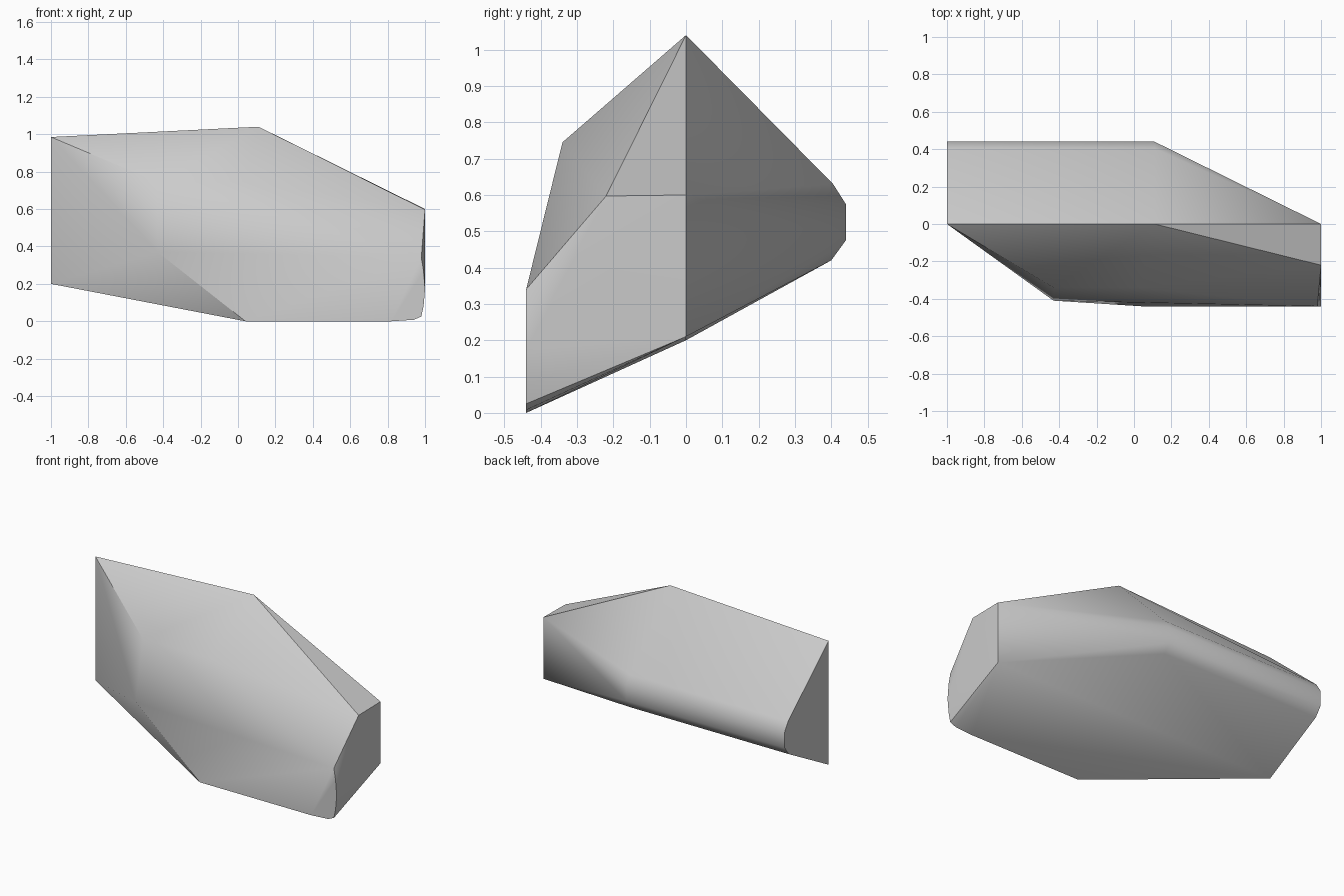
import bpy
import bmesh
import math

default_cube = bpy.data.objects.get("Cube")
if default_cube:
    bpy.data.objects.remove(default_cube, do_unlink=True)


def flat_material(name, colour):
    material = bpy.data.materials.new(name)
    material.use_nodes = True
    material.diffuse_color = colour
    shader = material.node_tree.nodes["Principled BSDF"]
    shader.inputs["Base Color"].default_value = colour
    return material


def hull_object(name, corners, material, smooth_angle):
    """Wrap a faceted solid around the corner points."""
    bm = bmesh.new()
    for corner in corners:
        bm.verts.new(corner)
    result = bmesh.ops.convex_hull(bm, input=bm.verts)
    unused = [v for v in bm.verts if not v.link_faces]
    bmesh.ops.delete(bm, geom=unused, context="VERTS")
    bmesh.ops.recalc_face_normals(bm, faces=bm.faces)
    mesh = bpy.data.meshes.new(name)
    bm.to_mesh(mesh)
    bm.free()
    mesh.materials.append(material)
    obj = bpy.data.objects.new(name, mesh)
    bpy.context.collection.objects.link(obj)
    bpy.ops.object.select_all(action="DESELECT")
    obj.select_set(True)
    bpy.context.view_layer.objects.active = obj
    bpy.ops.object.shade_smooth_by_angle(angle=math.radians(smooth_angle))
    return obj


# Sharp top ridge and the upright edges at both of its ends
ridge = [(-1, 0, .985), (.11, 0, 1.04), (1, 0, .6)]
end_edges = [(-1, 0, .2), (1, 0, .21)]

# Rounded back rim, the same profile at its two ends
back_profile = [(.405, .63), (.44, .575), (.44, .475), (.4, .42)]
back_rim = [(x, y, z) for x in (-1, .11) for y, z in back_profile]

# Chipped front shoulder
shoulder = [(-.43, -.34, .745), (.03, -.34, .745), (-.43, -.41, .37)]

# Blunt right end and the lower front edge
blunt_end = [(1, -.22, .597), (.98, -.44, .34), (.992, -.44, .27), (1, -.44, .17),
             (.992, -.44, .08), (.98, -.44, .025), (.94, -.44, .008)]
foot = [(.04, -.44, 0), (.82, -.44, 0)]

stone = flat_material("grey stone", (.6, .6, .6, 1))
hull_object("rock", ridge + end_edges + back_rim + shoulder + blunt_end + foot, stone, 37)
